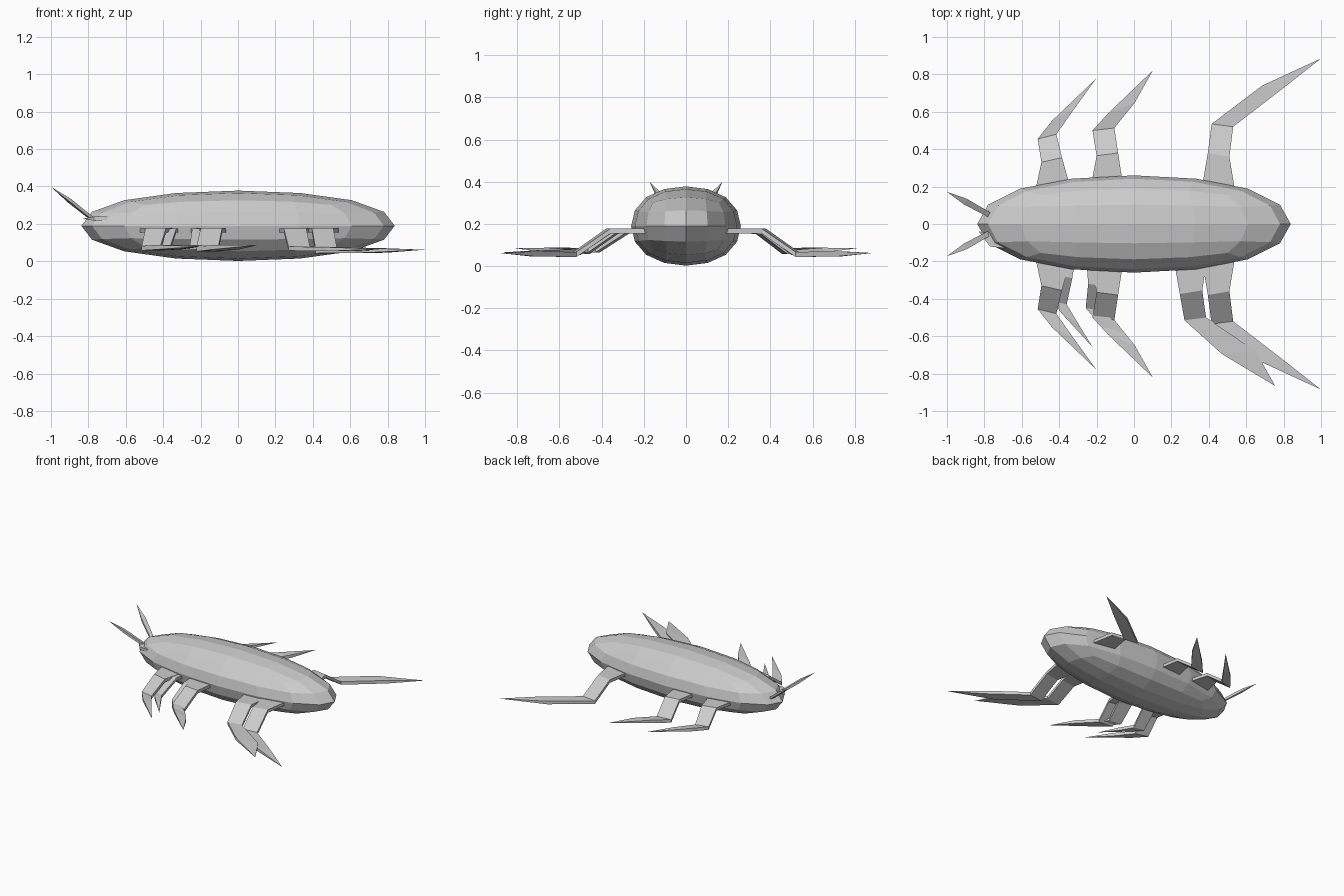
import bpy
import bmesh
from mathutils import Vector


def mesh_object(name, bm):
    bmesh.ops.recalc_face_normals(bm, faces=bm.faces)
    me = bpy.data.meshes.new(name)
    bm.to_mesh(me)
    bm.free()
    ob = bpy.data.objects.new(name, me)
    bpy.context.collection.objects.link(ob)
    return ob


def blade(name, sections, tip, thick, side):
    """Flat limb: each section is (x1, y1, x2, y2, z), ending in a point."""
    bm = bmesh.new()
    prev = None
    for x1, y1, x2, y2, z in sections:
        h = thick / 2
        ring = [bm.verts.new((x, y * side, z + dz)) for x, y, dz in
                ((x1, y1, -h), (x2, y2, -h), (x2, y2, h), (x1, y1, h))]
        if prev:
            for i in range(4):
                j = (i + 1) % 4
                bm.faces.new((prev[i], prev[j], ring[j], ring[i]))
        else:
            bm.faces.new(ring)
        prev = ring
    end = bm.verts.new((tip[0], tip[1] * side, tip[2]))
    for i in range(4):
        bm.faces.new((prev[i], prev[(i + 1) % 4], end))
    return mesh_object(name, bm)


# Body: cube rounded by subdivision, stretched to an ellipsoid
bpy.ops.mesh.primitive_cube_add(size=2)
body = bpy.context.object
body.name = "body"
sub = body.modifiers.new("round", 'SUBSURF')
sub.levels = sub.render_levels = 2
bpy.ops.object.modifier_apply(modifier="round")
size = Vector((0.838, 0.26, 0.188))
reach = max(v.co.x for v in body.data.vertices)
for v in body.data.vertices:
    v.co = Vector(c / reach * s for c, s in zip(v.co, size)) + Vector((0, 0, 0.19))

# Legs: hip, bend, knee, shin, tip
legs = {
    "front_leg": ([(-0.54, 0.12, -0.32, 0.12, 0.168), (-0.495, 0.33, -0.385, 0.355, 0.165),
                   (-0.515, 0.455, -0.415, 0.48, 0.07), (-0.44, 0.55, -0.32, 0.615, 0.075)],
                  (-0.2, 0.78, 0.08)),
    "middle_leg": ([(-0.24, 0.15, -0.05, 0.15, 0.168), (-0.20, 0.365, -0.085, 0.38, 0.165),
                    (-0.222, 0.50, -0.105, 0.513, 0.065), (-0.14, 0.59, 0.005, 0.65, 0.075)],
                   (0.10, 0.82, 0.086)),
    "rear_leg": ([(0.35, 0.12, 0.55, 0.12, 0.168), (0.395, 0.38, 0.51, 0.36, 0.165),
                  (0.415, 0.535, 0.53, 0.52, 0.055), (0.685, 0.74, 0.79, 0.72, 0.058)],
                 (1.0, 0.885, 0.062)),
}
for name, (sections, tip) in legs.items():
    for side, label in ((-1, "near"), (1, "far")):
        blade(f"{label}_{name}", sections, tip, 0.024, side)

# Second set of smaller legs on the near side only
extra = {
    "front_leg": ([(-0.46, 0.10, -0.30, 0.10, 0.165), (-0.42, 0.27, -0.33, 0.29, 0.165),
                   (-0.44, 0.41, -0.36, 0.43, 0.075), (-0.385, 0.48, -0.30, 0.53, 0.075)],
                  (-0.22, 0.66, 0.075)),
    "middle_leg": ([(-0.26, 0.12, -0.10, 0.12, 0.165), (-0.245, 0.32, -0.14, 0.335, 0.165),
                    (-0.258, 0.45, -0.16, 0.465, 0.075), (-0.18, 0.54, -0.06, 0.58, 0.072)],
                   (0.02, 0.72, 0.075)),
    "rear_leg": ([(0.20, 0.12, 0.40, 0.12, 0.165), (0.245, 0.375, 0.365, 0.355, 0.165),
                  (0.27, 0.515, 0.385, 0.50, 0.068), (0.47, 0.695, 0.65, 0.68, 0.065)],
                 (0.755, 0.866, 0.065)),
}
for name, (sections, tip) in extra.items():
    blade(f"second_{name}", sections, tip, 0.022, -1)

# Antennae
for side, label in ((-1, "near"), (1, "far")):
    blade(f"{label}_antenna",
          [(-0.775, 0.035, -0.765, 0.06, 0.22), (-0.91, 0.105, -0.895, 0.135, 0.325)],
          (-1.0, 0.172, 0.398), 0.02, side)

# Small mouthpart beside the head
blade("mouthpart",
      [(-0.69, 0.06, -0.69, 0.13, 0.228), (-0.77, 0.05, -0.77, 0.12, 0.228)],
      (-0.83, 0.04, 0.228), 0.022, -1)
